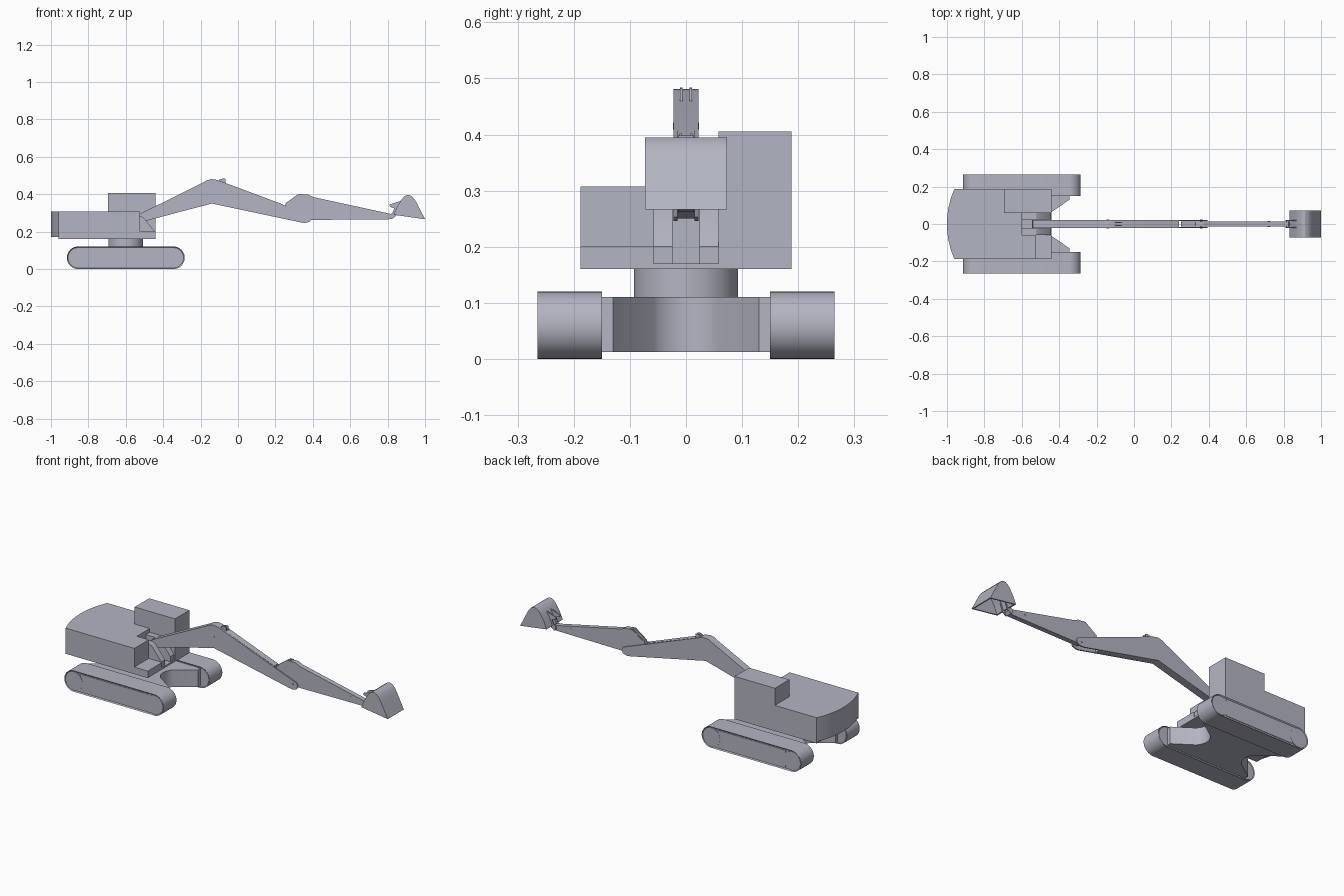
import bpy, bmesh
from math import sin, cos, pi, radians, sqrt
from mathutils import Vector

cube = bpy.data.objects.get("Cube")
if cube:
    bpy.data.objects.remove(cube, do_unlink=True)

GREY = (0.45, 0.46, 0.54, 1.0)
mat = bpy.data.materials.new("machine_grey")
mat.use_nodes = True
mat.diffuse_color = GREY
mat.node_tree.nodes["Principled BSDF"].inputs["Base Color"].default_value = GREY


def finish(name, bm):
    bmesh.ops.recalc_face_normals(bm, faces=bm.faces)
    mesh = bpy.data.meshes.new(name)
    bm.to_mesh(mesh)
    bm.free()
    mesh.materials.append(mat)
    mesh.shade_smooth()
    mesh.set_sharp_from_angle(angle=radians(25))
    obj = bpy.data.objects.new(name, mesh)
    bpy.context.collection.objects.link(obj)
    return obj


def prism(name, pts, lo, hi, plane="XZ", recess=None):
    """Extrude a flat outline; XZ goes along y, XY goes along z."""
    def place(p, d):
        return (p[0], d, p[1]) if plane == "XZ" else (p[0], p[1], d)
    bm = bmesh.new()
    face = bm.faces.new([bm.verts.new(place(p, lo)) for p in pts])
    out = bmesh.ops.extrude_face_region(bm, geom=[face])
    move = Vector(place((0, 0), hi - lo))
    bmesh.ops.translate(bm, vec=move, verts=[g for g in out["geom"] if isinstance(g, bmesh.types.BMVert)])
    if recess:
        bmesh.ops.recalc_face_normals(bm, faces=bm.faces)
        caps = [f for f in bm.faces if len(f.verts) == len(pts)]
        bmesh.ops.inset_individual(bm, faces=caps, thickness=recess)
        bmesh.ops.translate(bm, vec=(0, recess, 0), verts=[v for f in caps for v in f.verts if v.co.y < lo + 1e-5])
        bmesh.ops.translate(bm, vec=(0, -recess, 0), verts=[v for f in caps for v in f.verts if v.co.y > hi - 1e-5])
    return finish(name, bm)


def pair(name, pts, inner, outer, **kw):
    """Mirrored plates on both sides of y = 0."""
    prism("left_" + name, pts, inner, outer, **kw)
    prism("right_" + name, pts, -outer, -inner, **kw)


def arc(cx, cy, r, a0, a1, n):
    return [(cx + r * cos(a0 + (a1 - a0) * i / n), cy + r * sin(a0 + (a1 - a0) * i / n)) for i in range(n + 1)]


def circle(cx, cy, r, n=32):
    return arc(cx, cy, r, 0, 2 * pi, n)[:-1]


def rect(x0, x1, z0, z1):
    return [(x0, z0), (x1, z0), (x1, z1), (x0, z1)]


# Tracks: recessed belts, end wheels and side panels
MID, FRONT, REAR = -0.60, -0.345, -0.855
belt = arc(FRONT, 0.06, 0.06, -pi / 2, pi / 2, 20) + arc(REAR, 0.06, 0.06, pi / 2, 1.5 * pi, 20)
pair("track_belt", belt, 0.15, 0.265, recess=0.006)
for tag, x in (("front", FRONT), ("rear", REAR)):
    pair(tag + "_track_wheel", circle(x, 0.06, 0.054), 0.152, 0.263)
pair("track_panel", rect(REAR + 0.04, FRONT - 0.04, 0.014, 0.11), 0.153, 0.262)

# Undercarriage with a rounded notch at the front and rear
notch = [(FRONT, -0.155), (FRONT, -0.13)]
notch += [(x, y) for x, y in arc(-0.395, 0, 0.08, 1.25 * pi, 0.75 * pi, 14)]
notch += [(FRONT, 0.13), (FRONT, 0.155)]
frame = notch + [(2 * MID - x, y) for x, y in reversed(notch)]
prism("undercarriage", frame, 0.012, 0.11, "XY")
prism("turntable", circle(MID, 0, 0.093, 48), 0.11, 0.161, "XY")

# Upper body, stepped around the boom slot
W, S = 0.188, 0.058
house = [(-0.96, W), (-0.96, -W), (-0.525, -W), (-0.525, -S), (MID, -S), (MID, S), (-0.44, S), (-0.44, W)]
prism("upper_body", house, 0.16, 0.307, "XY")
R = (W * W + 0.04 * 0.04) / 0.08
rear_arc = [(-1 + R - sqrt(R * R - y * y), y) for y in [W * (i / 10 - 1) for i in range(21)]]
prism("counterweight", rear_arc, 0.17, 0.307, "XY")
prism("cab", rect(-0.695, -0.44, 0.30, 0.405), S, W)
prism("side_step", rect(-0.53, -0.44, 0.16, 0.20), -W, -S)
prism("slot_floor", rect(MID, -0.44, 0.16, 0.17), -S, S)
bracket = [(MID, 0.165), (-0.445, 0.165), (-0.445, 0.20), (-0.505, 0.275), (-0.525, 0.285), (MID, 0.285)]
pair("boom_bracket", bracket, 0.024, S)

# Boom: two cheek plates around a shorter core
root = [(-0.50, 0.255), (-0.53, 0.25), (-0.545, 0.265), (-0.54, 0.285), (-0.51, 0.302)]
knee = [(-0.185, 0.463), (-0.165, 0.475), (-0.14, 0.481), (-0.11, 0.476)]
tip = [(0.385, 0.288), (0.393, 0.272), (0.385, 0.253), (0.36, 0.246), (0.34, 0.248)]
pair("boom_cheek", root + knee + tip + [(-0.14, 0.35)], 0.015, 0.022)
prism("boom_core", root + knee + [(0.24, 0.345), (0.24, 0.27), (-0.14, 0.35)], -0.015, 0.015)
lug = [(-0.11, 0.46), (-0.10, 0.478), (-0.08, 0.484), (-0.068, 0.482), (-0.066, 0.46)]
pair("boom_lug", lug, 0.006, 0.011)

# Stick and its lugs
stick = [(0.25, 0.342), (0.33, 0.398), (0.375, 0.398), (0.40, 0.385), (0.80, 0.298), (0.825, 0.293),
         (0.832, 0.28), (0.82, 0.266), (0.36, 0.262), (0.335, 0.28)]
prism("stick", stick, -0.014, 0.014)
stick_lug = [(0.252, 0.34), (0.256, 0.353), (0.325, 0.402), (0.345, 0.402), (0.345, 0.38), (0.29, 0.34)]
pair("stick_lug", stick_lug, 0.007, 0.012)

# Pivot pins
for name, x, z, half in (("knee_pin", -0.14, 0.415, 0.023), ("elbow_pin", 0.36, 0.275, 0.023),
                         ("link_pin", 0.72, 0.298, 0.015), ("bucket_pin", 0.82, 0.281, 0.02)):
    prism(name, circle(x, z, 0.006, 16), -half, half)

# Bucket: curved shell, side plates and mounting ears, open below
back = [(0.832, 0.29), (0.85, 0.332), (0.872, 0.368), (0.887, 0.386), (0.90, 0.394), (0.914, 0.395),
        (0.93, 0.388), (0.944, 0.373), (0.958, 0.348), (1.0, 0.266)]
cx, cz = 0.912, 0.29
inside = [(cx + (x - cx) * 0.9, cz + (z - cz) * 0.93) for x, z in back]
prism("bucket_shell", back + inside[::-1], -0.072, 0.072)
pair("bucket_side", back, 0.066, 0.073)
ear = [(0.81, 0.272), (0.822, 0.266), (0.845, 0.284), (0.875, 0.365), (0.845, 0.356), (0.81, 0.344),
       (0.812, 0.332), (0.835, 0.325), (0.826, 0.30), (0.812, 0.292)]
pair("bucket_ear", ear, 0.015, 0.021)
